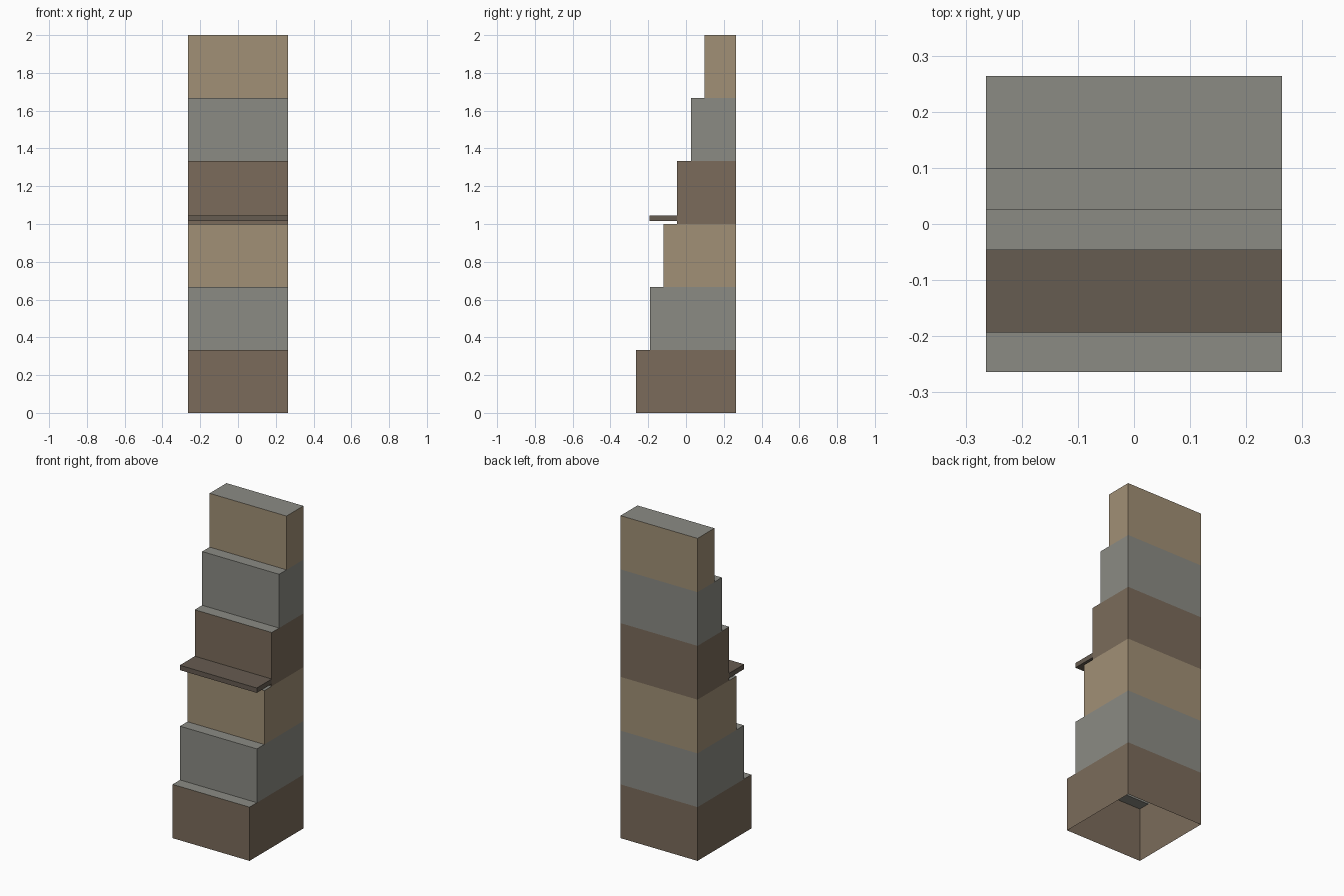
import bpy
import bmesh

if "Cube" in bpy.data.objects:
    bpy.data.objects.remove(bpy.data.objects["Cube"])

HALF = 0.264        # half width and half depth of the base
STEP = 0.0725       # setback of each storey
LEVELS = 6
H = 2.0 / LEVELS


def material(name, rgb):
    # 8-bit colour to linear
    mat = bpy.data.materials.new(name)
    mat.diffuse_color = [(c / 255) ** 2.2 for c in rgb] + [1]
    mat.use_nodes = True
    mat.node_tree.nodes["Principled BSDF"].inputs["Base Color"].default_value = mat.diffuse_color
    return mat


brown = material("brown", (122, 107, 91))
grey = material("grey", (138, 138, 131))
tan = material("tan", (160, 143, 117))
dark = material("dark_brown", (102, 92, 82))


def add_object(name, bm, mats):
    mesh = bpy.data.meshes.new(name)
    bm.to_mesh(mesh)
    bm.free()
    for m in mats:
        mesh.materials.append(m)
    obj = bpy.data.objects.new(name, mesh)
    bpy.context.collection.objects.link(obj)
    return obj


# Stepped tower: one hollow shell, open underneath, with a grey ledge per storey
bm = bmesh.new()


def face(points, mat):
    f = bm.faces.new([bm.verts.new(p) for p in points])
    f.material_index = mat


for i in range(LEVELS):
    z0, z1 = i * H, (i + 1) * H
    front = -HALF + i * STEP
    last = i == LEVELS - 1
    ledge_back = HALF if last else front + STEP
    mat = i % 3
    # front and back walls
    face([(-HALF, front, z0), (HALF, front, z0), (HALF, front, z1), (-HALF, front, z1)], mat)
    face([(HALF, HALF, z0), (-HALF, HALF, z0), (-HALF, HALF, z1), (HALF, HALF, z1)], mat)
    # side walls, with an extra corner where the next storey starts
    side = [(front, z0), (HALF, z0), (HALF, z1)]
    side += [] if last else [(ledge_back, z1)]
    side += [(front, z1)]
    face([(HALF, y, z) for y, z in side], mat)
    face([(-HALF, y, z) for y, z in reversed(side)], mat)
    # ledge, or full roof on the top storey
    face([(-HALF, front, z1), (HALF, front, z1),
          (HALF, ledge_back, z1), (-HALF, ledge_back, z1)], 1)

bmesh.ops.remove_doubles(bm, verts=bm.verts, dist=1e-4)
add_object("stepped_tower", bm, [brown, grey, tan])

# Thin canopy slab projecting from the fourth storey
bm = bmesh.new()
bmesh.ops.create_cube(bm, size=1)
y0, y1 = -0.193, -HALF + 3 * STEP
bmesh.ops.scale(bm, vec=(2 * HALF, y1 - y0, 0.03), verts=bm.verts)
bmesh.ops.translate(bm, vec=(0, (y0 + y1) / 2, 1.03), verts=bm.verts)
add_object("canopy", bm, [dark])
